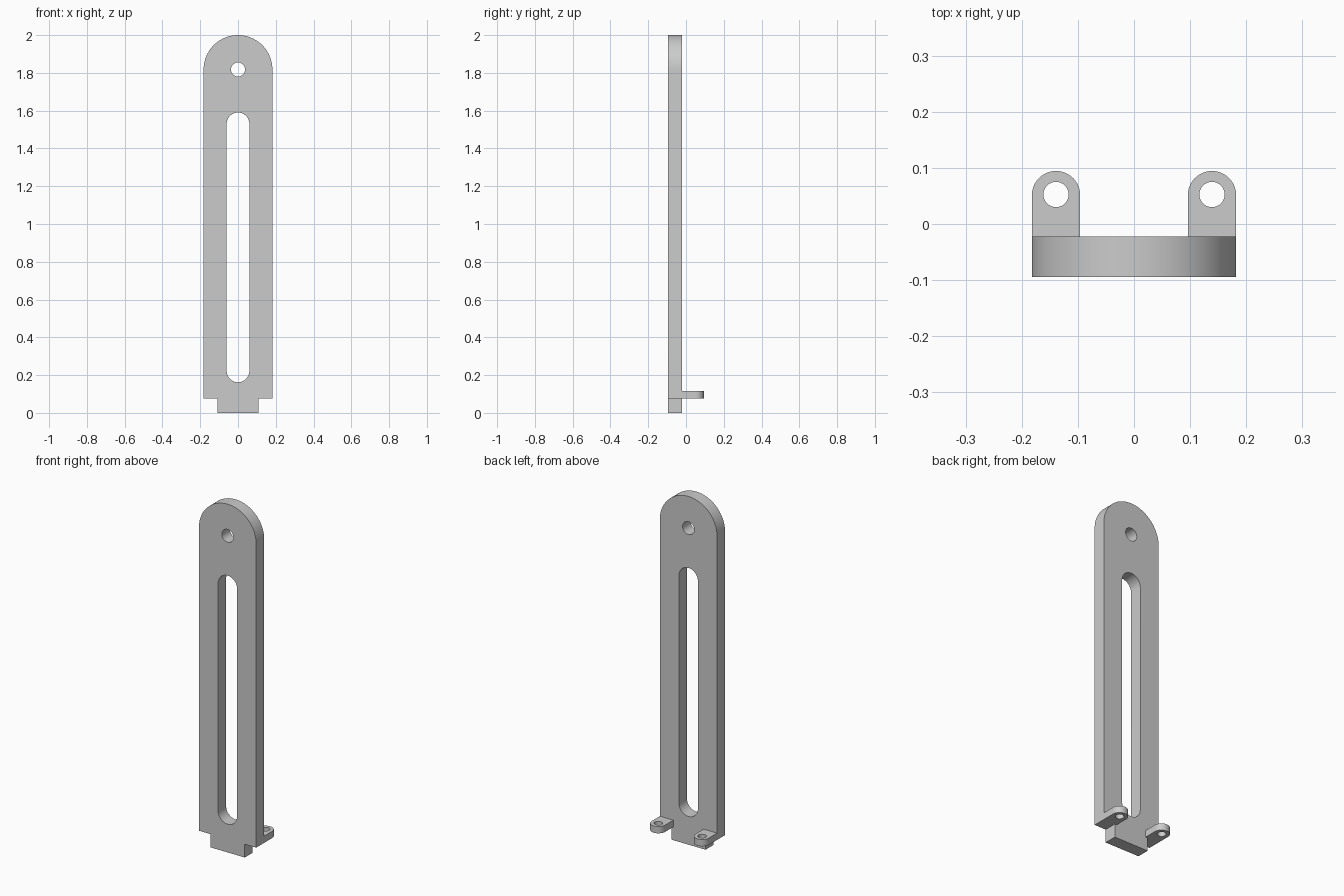
import bpy, bmesh
from math import pi, sin, cos
from mathutils import Matrix

cube = bpy.data.objects.get("Cube")
if cube:
    bpy.data.objects.remove(cube)

grey = bpy.data.materials.new("plain grey")
grey.use_nodes = True
COLOUR = (0.6, 0.6, 0.6, 1)
grey.diffuse_color = COLOUR
grey.node_tree.nodes["Principled BSDF"].inputs["Base Color"].default_value = COLOUR


def arc(cx, cy, r, start, end, n):
    return [(cx + r * cos(start + (end - start) * i / n),
             cy + r * sin(start + (end - start) * i / n)) for i in range(n + 1)]


def circle(cx, cy, r, n=48):
    return arc(cx, cy, r, 0, 2 * pi, n)[:-1]


def extruded_part(name, loops, thickness, matrix):
    """Fill an outline with its holes and extrude it about its own plane."""
    curve = bpy.data.curves.new(name + " profile", "CURVE")
    curve.dimensions = "2D"
    curve.fill_mode = "BOTH"
    curve.extrude = thickness / 2
    for loop in loops:
        spline = curve.splines.new("POLY")
        spline.points.add(len(loop) - 1)
        for point, (x, y) in zip(spline.points, loop):
            point.co = (x, y, 0, 1)
        spline.use_cyclic_u = True
    source = bpy.data.objects.new(name + " profile", curve)
    bpy.context.collection.objects.link(source)
    bpy.context.view_layer.update()
    graph = bpy.context.evaluated_depsgraph_get()
    mesh = bpy.data.meshes.new_from_object(source.evaluated_get(graph))
    bpy.data.objects.remove(source)

    bm = bmesh.new()
    bm.from_mesh(mesh)
    bmesh.ops.remove_doubles(bm, verts=bm.verts, dist=1e-5)
    bmesh.ops.transform(bm, matrix=matrix, verts=bm.verts)
    bmesh.ops.recalc_face_normals(bm, faces=bm.faces)
    bm.to_mesh(mesh)
    bm.free()
    mesh.name = name
    mesh.materials.clear()
    mesh.materials.append(grey)
    part = bpy.data.objects.new(name, mesh)
    bpy.context.collection.objects.link(part)
    bpy.ops.object.select_all(action="DESELECT")
    part.select_set(True)
    bpy.context.view_layer.objects.active = part
    bpy.ops.object.shade_smooth_by_angle(angle=pi / 6)
    return part


# Upright plate: rounded top, stepped foot, pivot hole and long slot
half, foot, step = 0.182, 0.109, 0.076
front, back = -0.0945, -0.022
top_z = 2 - half
outline = ([(-foot, 0), (foot, 0), (foot, step), (half, step)]
           + arc(0, top_z, half, 0, pi, 48)
           + [(-half, step), (-foot, step)])
slot_r = 0.06
slot = (arc(0, 1.59 - slot_r, slot_r, 0, pi, 24)
        + arc(0, 0.162 + slot_r, slot_r, pi, 2 * pi, 24))
upright = Matrix.Translation((0, (front + back) / 2, 0)) @ Matrix.Rotation(pi / 2, 4, "X")
extruded_part("slotted_plate", [outline, circle(0, top_z, 0.037), slot],
              back - front, upright)

# Two mounting lugs behind the plate
lug_x, lug_r, lug_h = 0.139, 0.043, 0.039
lug_y = 0.0945 - lug_r
for side, name in ((1, "left_lug"), (-1, "right_lug")):
    x = side * lug_x
    shape = [(x - lug_r, back), (x + lug_r, back)] + arc(x, lug_y, lug_r, 0, pi, 32)
    extruded_part(name, [shape, circle(x, lug_y + 0.001, 0.0225)], lug_h,
                  Matrix.Translation((0, 0, step + lug_h / 2)))
